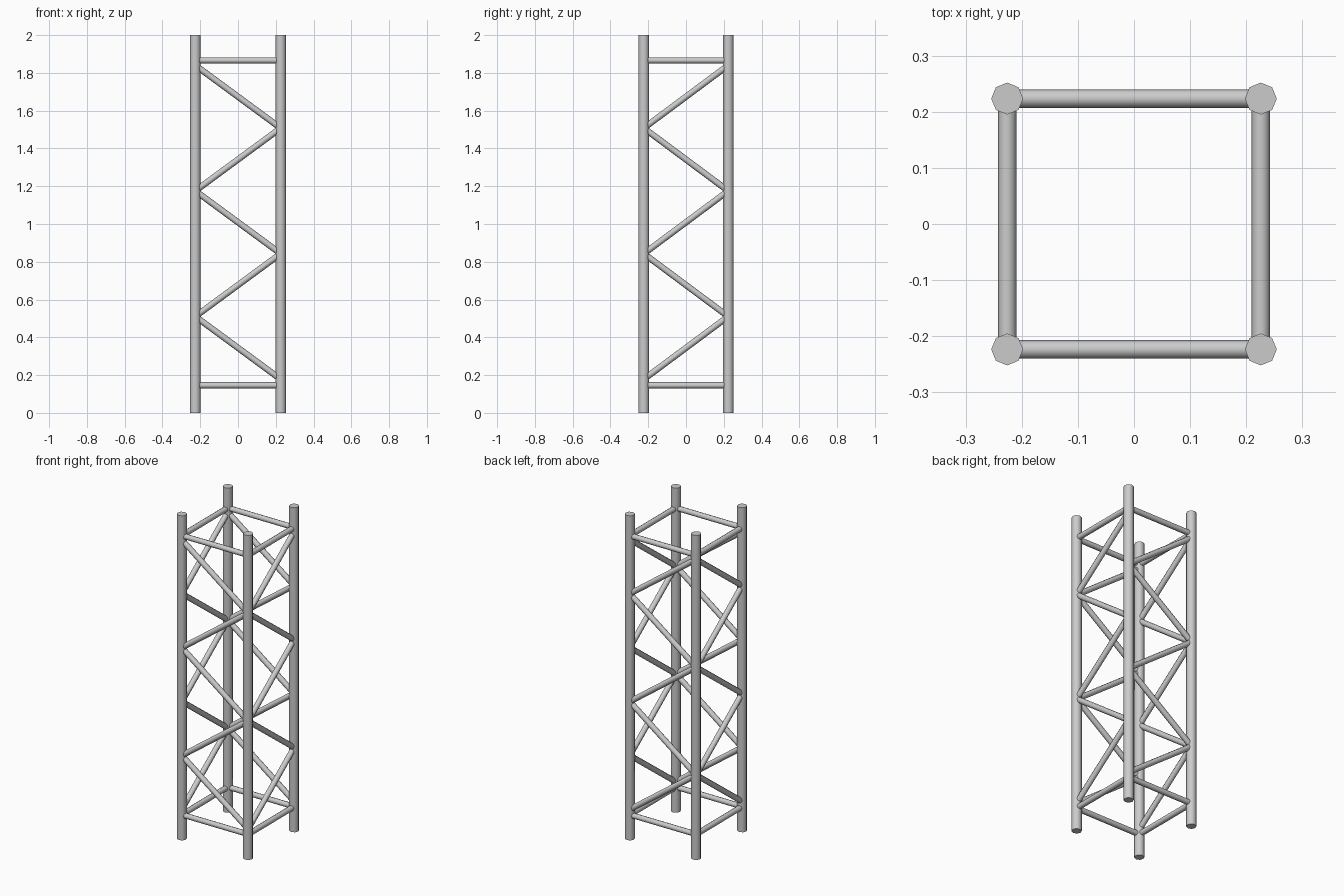
import bpy
import math
from mathutils import Vector

if "Cube" in bpy.data.objects:
    bpy.data.objects.remove(bpy.data.objects["Cube"])

PX, PY = 0.226, 0.2235        # post centres
POST_R, BAR_R = 0.0285, 0.0165
INSET = 0.018                 # bars stop just inside the post skin
Z_TOP, Z_BOTTOM, BAYS = 1.84, 0.178, 5


def tube(name, a, b, radius):
    """Eight-sided tube between two points, smooth sides and flat caps."""
    a, b = Vector(a), Vector(b)
    d = b - a
    bpy.ops.mesh.primitive_cylinder_add(vertices=8, radius=radius, depth=d.length,
                                        location=(a + b) / 2)
    ob = bpy.context.object
    ob.name = name
    if abs(d.x) + abs(d.y) > 1e-6:
        ob.rotation_euler = d.to_track_quat('Z', 'Y').to_euler()
    bpy.ops.object.shade_smooth_by_angle(angle=math.radians(50))
    return ob


def brace_side(name, half, point):
    """Two level rails and a zigzag of diagonals on one side of the tower."""
    end = half - INSET
    for label, z in (("lower_rail", 0.146), ("upper_rail", 1.866)):
        tube(f"{name}_{label}", point(-end, z), point(end, z), BAR_R)
    step = (Z_TOP - Z_BOTTOM) / BAYS
    trim = step * INSET / (2 * half)
    for i in range(BAYS):
        s = -1 if i % 2 == 0 else 1
        z = Z_TOP - i * step
        tube(f"{name}_diagonal_{i + 1}", point(s * end, z - trim),
             point(-s * end, z - step + trim), BAR_R)


# Corner posts
for sx, xn in ((-1, "left"), (1, "right")):
    for sy, yn in ((-1, "front"), (1, "back")):
        tube(f"{yn}_{xn}_post", (sx * PX, sy * PY, 0), (sx * PX, sy * PY, 2), POST_R)

# Front and back bracing (same pattern seen from the front)
for s, n in ((-1, "front"), (1, "back")):
    brace_side(n, PX, lambda u, z, s=s: (u, s * PY, z))

# Left and right bracing (zigzag reversed along y)
for s, n in ((-1, "left"), (1, "right")):
    brace_side(n, PY, lambda u, z, s=s: (s * PX, -u, z))
